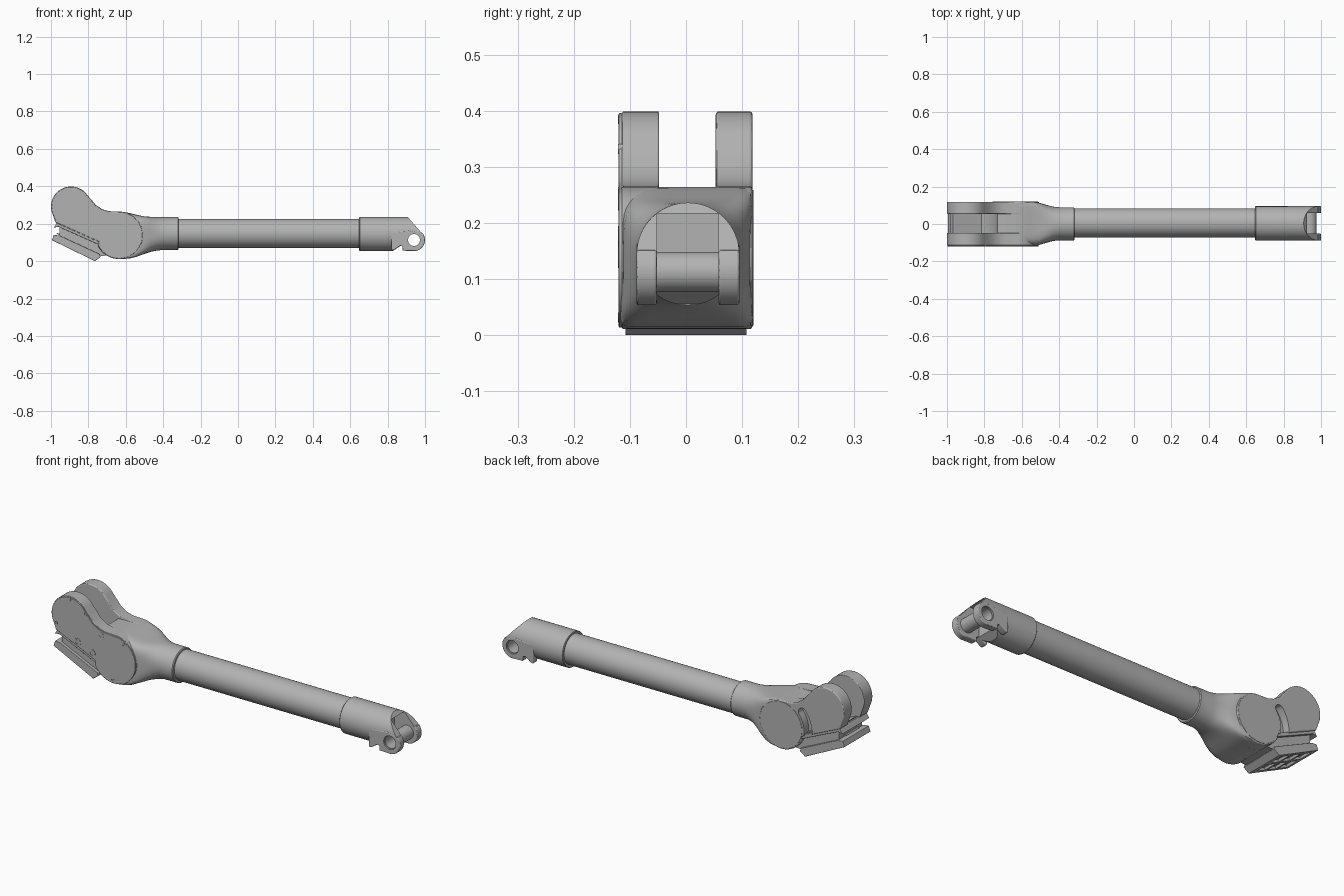
import bpy, bmesh
from math import sin, cos, pi, radians

if "Cube" in bpy.data.objects:
    bpy.data.objects.remove(bpy.data.objects["Cube"])

UPPER, LOWER, EYE = (-0.893, 0.292), (-0.635, 0.138), (0.941, 0.113)

# Dark grey finish shared by every part
GREY = bpy.data.materials.new("dark_grey")
GREY.diffuse_color = (0.45, 0.45, 0.45, 1)
GREY.use_nodes = True
GREY.node_tree.nodes["Principled BSDF"].inputs["Base Color"].default_value = GREY.diffuse_color


def finish(ob, angle=30):
    bpy.ops.object.select_all(action='DESELECT')
    bpy.context.view_layer.objects.active = ob
    ob.select_set(True)
    bpy.ops.object.shade_smooth_by_angle(angle=radians(angle))
    return ob


def apply_mods(ob):
    dg = bpy.context.evaluated_depsgraph_get()
    me = bpy.data.meshes.new_from_object(ob.evaluated_get(dg))
    ob.modifiers.clear()
    ob.data = me
    return finish(ob)


def loft(name, rings):
    """Skin a list of equal-length point rings and cap both ends."""
    bm = bmesh.new()
    vs = [[bm.verts.new(p) for p in r] for r in rings]
    n = len(vs[0])
    for a, b in zip(vs, vs[1:]):
        for i in range(n):
            bm.faces.new((a[i], a[(i + 1) % n], b[(i + 1) % n], b[i]))
    bm.faces.new(vs[0])
    bm.faces.new(vs[-1])
    bmesh.ops.recalc_face_normals(bm, faces=bm.faces)
    me = bpy.data.meshes.new(name)
    bm.to_mesh(me)
    bm.free()
    me.materials.append(GREY)
    ob = bpy.data.objects.new(name, me)
    bpy.context.collection.objects.link(ob)
    return finish(ob)


def prism(name, pts, y0, y1, bevel=0):
    """Extrude an (x, z) outline from y0 to y1."""
    ob = loft(name, [[(x, y, z) for x, z in pts] for y in (y0, y1)])
    if bevel:
        m = ob.modifiers.new("bevel", 'BEVEL')
        m.width, m.segments, m.limit_method = bevel, 3, 'ANGLE'
        m.angle_limit = radians(40)
        apply_mods(ob)
    return ob


def boolean(ob, cutter, op='DIFFERENCE', remove=True):
    m = ob.modifiers.new("bool", 'BOOLEAN')
    m.object, m.operation, m.solver = cutter, op, 'EXACT'
    cutter.hide_render = True
    apply_mods(ob)
    if remove:
        bpy.data.objects.remove(cutter)


def arc(c, r, a0, a1, n=24):
    return [(c[0] + r * cos(radians(a0 + (a1 - a0) * i / n)),
             c[1] + r * sin(radians(a0 + (a1 - a0) * i / n))) for i in range(n + 1)]


def circle(c, r, n=48):
    return arc(c, r, 0, 360, n)[:-1]


def rod(name, x0, x1, r, yc, zc, chamfer=0.0):
    secs = [(x0, r - chamfer), (x0 + chamfer, r), (x1 - chamfer, r), (x1, r - chamfer)]
    if not chamfer:
        secs = secs[1:3]
    return loft(name, [[(x, yc + y, zc + z) for y, z in circle((0, 0), s, 64)] for x, s in secs])


def head_outline(inset=0.0):
    """Two-lobed cheek outline with a concave upper edge."""
    k = inset
    return (arc(UPPER, 0.107 - k, 33, 205) + [(-0.975 + k, 0.205 + k), (-0.745 + k, 0.102 + k)]
            + arc(LOWER, 0.127 - k, 205, 450, 36)
            + [(-0.69, 0.267 - k), (-0.725 - k / 2, 0.277 - k), (-0.76 - k / 2, 0.300 - k),
               (-0.785 - k, 0.330 - k / 2)])


# Long tube
rod("tube", -0.36, 0.70, 0.078, 0.006, 0.148)

# Neck blending from the round collar to the squarish knuckle
sections = [(-0.318, 0.084, 0.064, 0.232, 2), (-0.322, 0.088, 0.060, 0.236, 2),
            (-0.40, 0.088, 0.060, 0.236, 2), (-0.435, 0.092, 0.056, 0.236, 2.4),
            (-0.47, 0.102, 0.049, 0.237, 3.4), (-0.505, 0.112, 0.037, 0.240, 6),
            (-0.54, 0.117, 0.024, 0.247, 12), (-0.575, 0.1185, 0.015, 0.256, 20),
            (-0.61, 0.1185, 0.012, 0.263, 26), (-0.645, 0.1185, 0.012, 0.2645, 26)]
rings = []
for x, hw, lo, hi, e in sections:
    ring = []
    for i in range(96):
        c, s = cos(2 * pi * i / 96), sin(2 * pi * i / 96)
        q = min(e, 5) if c < 0 < s else e      # softer upper front corner
        f = (abs(c) ** q + abs(s) ** q) ** (-1 / q)
        ring.append((x, 0.001 + hw * c * f, (lo + hi) / 2 + (hi - lo) / 2 * s * f))
    rings.append(ring)
loft("knuckle_neck", rings)

# Two cheeks of the head fork
prism("front_cheek", head_outline(), -0.114, -0.048, 0.003)
prism("front_cover", head_outline(0.003), -0.120, -0.113, 0.002)
rear = prism("rear_cheek", head_outline(), 0.053, 0.1185, 0.005)

# Kidney recess in the rear cheek and the round rear cover
kidney = (arc(LOWER, 0.132, 142, 192) + arc(arc(LOWER, 0.155, 192, 193, 1)[0], 0.023, 12, -168, 10)[1:-1]
          + arc(LOWER, 0.178, 192, 142)
          + arc(arc(LOWER, 0.155, 142, 143, 1)[0], 0.023, 142, -38, 10)[::-1][1:-1][::-1])
boolean(rear, prism("kidney_cutter", kidney, 0.080, 0.14))
prism("rear_cover", circle(LOWER, 0.121, 64), 0.115, 0.1202, 0.001)

# Saddle core between the cheeks
prism("saddle_core", arc(UPPER, 0.165, 242, 350) + [(-0.70, 0.2645)] + arc(LOWER, 0.1265, 90, -150)
      + [(-0.76, 0.075), (-0.965, 0.150)], -0.05, 0.055)

# Sloped mounting foot below the head
prism("foot_web", [(-0.955, 0.205), (-0.72, 0.105), (-0.70, 0.03), (-0.755, 0.025), (-0.955, 0.118)],
      -0.092, 0.097)
foot = prism("foot_plate", [(-0.985, 0.140), (-0.955, 0.137), (-0.74, 0.038), (-0.735, 0.022),
                            (-0.765, 0.0), (-0.995, 0.112)], -0.108, 0.108, 0.002)
prism("foot_lip", [(-0.985, 0.178), (-0.968, 0.206), (-0.73, 0.104), (-0.73, 0.082), (-0.96, 0.184)],
      -0.112, 0.112, 0.002)


def on_foot(t, d):
    return -0.765 - 0.230 * t - 0.438 * d, 0.112 * t - 0.899 * d


for t0, t1 in ((0.12, 0.34), (0.40, 0.62), (0.68, 0.90)):
    for y0, y1 in ((-0.085, -0.01), (0.01, 0.085)):
        boolean(foot, prism("pocket_cutter", [on_foot(t0, 0.02), on_foot(t1, 0.02),
                                              on_foot(t1, -0.012), on_foot(t0, -0.012)], y0, y1))

# Cover bolts with hex sockets
for i, (x, z, r) in enumerate([(-0.885, 0.385, 0.008), (-0.972, 0.243, 0.009), (-0.58, 0.232, 0.009),
                               (-0.643, 0.032, 0.009), (-0.80, 0.332, 0.009), (-0.847, 0.176, 0.019),
                               (-0.762, 0.139, 0.019), (-0.712, 0.247, 0.017)]):
    bolt = prism(f"cover_bolt_{i}", circle((x, z), r, 20), -0.1215, -0.112)
    boolean(bolt, prism("hex_cutter", circle((x, z), r * 0.6, 6), -0.13, -0.1135))

# Sleeve of the far end, cut to the slanted outline and slotted
sleeve = rod("end_sleeve", 0.648, 0.99, 0.0915, 0.0035, 0.145, 0.003)
boolean(sleeve, prism("outline_cutter", [(0.6, -0.02), (0.83, -0.02), (0.83, 0.056), (0.872, 0.084),
                                         (0.94, 0.09), (0.984, 0.148), (0.904, 0.24), (0.6, 0.26)],
                      -0.2, 0.2), 'INTERSECT')
slot = prism("slot_cutter", [(0.868, -0.05), (1.1, -0.05), (1.1, 0.217), (0.868, 0.217)], -0.052, 0.058)
boolean(sleeve, slot)
bore = prism("bore_cutter", circle(EYE, 0.035), -0.2, 0.2)
boolean(sleeve, bore, remove=False)

# Two eye lugs and the hollow bushing between them
lug = arc(EYE, 0.059, -90, 40) + [(0.93, 0.165), (0.82, 0.155), (0.82, 0.058), (0.834, 0.060),
                                  (0.868, 0.083), (0.880, 0.078), (0.880, 0.056)]
for side, y0, y1 in (("front", -0.088, -0.052), ("rear", 0.058, 0.095)):
    boolean(prism(f"{side}_eye_lug", lug, y0, y1, 0.004), bore, remove=False)
bpy.data.objects.remove(bore)
bushing = prism("eye_bushing", circle(EYE, 0.036), -0.080, 0.087)
boolean(bushing, prism("bushing_cutter", circle(EYE, 0.032), -0.2, 0.2))
